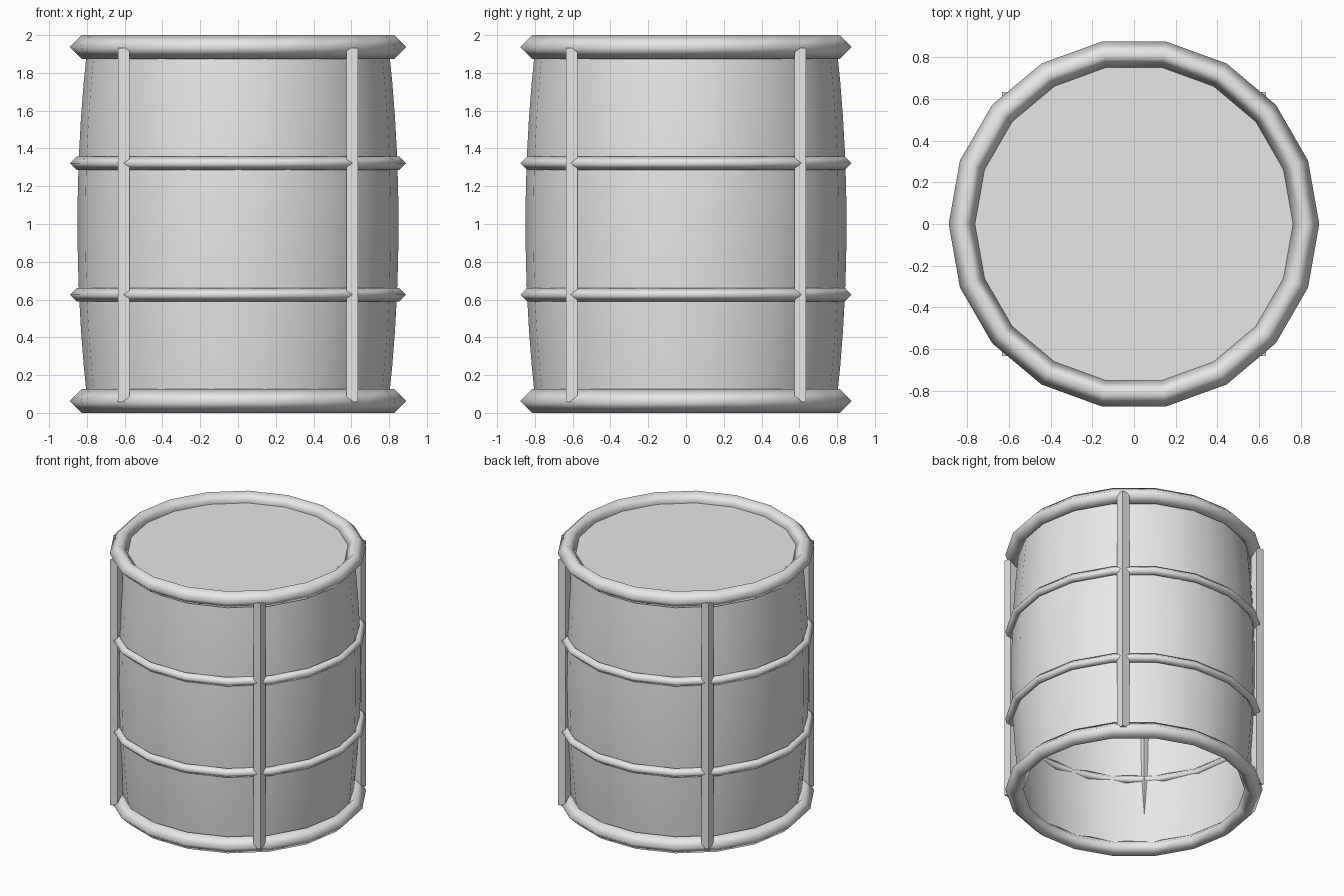
import bpy, bmesh, math

if "Cube" in bpy.data.objects:
    bpy.data.objects.remove(bpy.data.objects["Cube"])

grey = bpy.data.materials.new("light_grey")
grey.diffuse_color = (0.8, 0.8, 0.8, 1)
grey.use_nodes = True
grey.node_tree.nodes["Principled BSDF"].inputs["Base Color"].default_value = grey.diffuse_color


def finish(ob, name, smooth=True):
    ob.name = name
    ob.data.materials.clear()
    ob.data.materials.append(grey)
    for p in ob.data.polygons:
        p.use_smooth = smooth


def lathe(name, profile, sides):
    """Open shell turned from (radius, height) points."""
    bm = bmesh.new()
    rows = []
    for r, z in profile:
        rows.append([bm.verts.new((r * math.cos(2 * math.pi * i / sides),
                                   r * math.sin(2 * math.pi * i / sides), z))
                     for i in range(sides)])
    for a, b in zip(rows, rows[1:]):
        for i in range(sides):
            j = (i + 1) % sides
            bm.faces.new((a[i], a[j], b[j], b[i]))
    me = bpy.data.meshes.new(name)
    bm.to_mesh(me)
    bm.free()
    ob = bpy.data.objects.new(name, me)
    bpy.context.collection.objects.link(ob)
    finish(ob, name)


def hoop(name, z, major, minor):
    bpy.ops.mesh.primitive_torus_add(location=(0, 0, z), major_radius=major,
                                     minor_radius=minor, major_segments=18,
                                     minor_segments=4)
    finish(bpy.context.object, name)


# Bulging barrel wall, open at the bottom
Z0, Z1, STEPS = 0.06, 1.935, 10
heights = [Z0 + (Z1 - Z0) * i / STEPS for i in range(STEPS + 1)]
lathe("barrel_wall", [(0.85 - 0.059 * (z - 1) ** 2, z) for z in heights], 20)

# Flat lid
bpy.ops.mesh.primitive_circle_add(vertices=20, radius=0.798, fill_type='NGON',
                                  location=(0, 0, Z1))
finish(bpy.context.object, "lid", smooth=False)

# Thick rims and thin middle hoops
hoop("top_rim", 1.937, 0.827, 0.063)
hoop("bottom_rim", 0.063, 0.827, 0.063)
hoop("upper_hoop", 1.322, 0.855, 0.035)
hoop("lower_hoop", 0.626, 0.855, 0.035)

# Four square upright bars
for sx, side in ((-1, "left"), (1, "right")):
    for sy, end in ((-1, "front"), (1, "back")):
        bpy.ops.mesh.primitive_cube_add(size=1, location=(sx * 0.605, sy * 0.605, 0.995))
        bar = bpy.context.object
        bar.scale = (0.06, 0.06, 1.874)
        finish(bar, f"{end}_{side}_bar", smooth=False)
